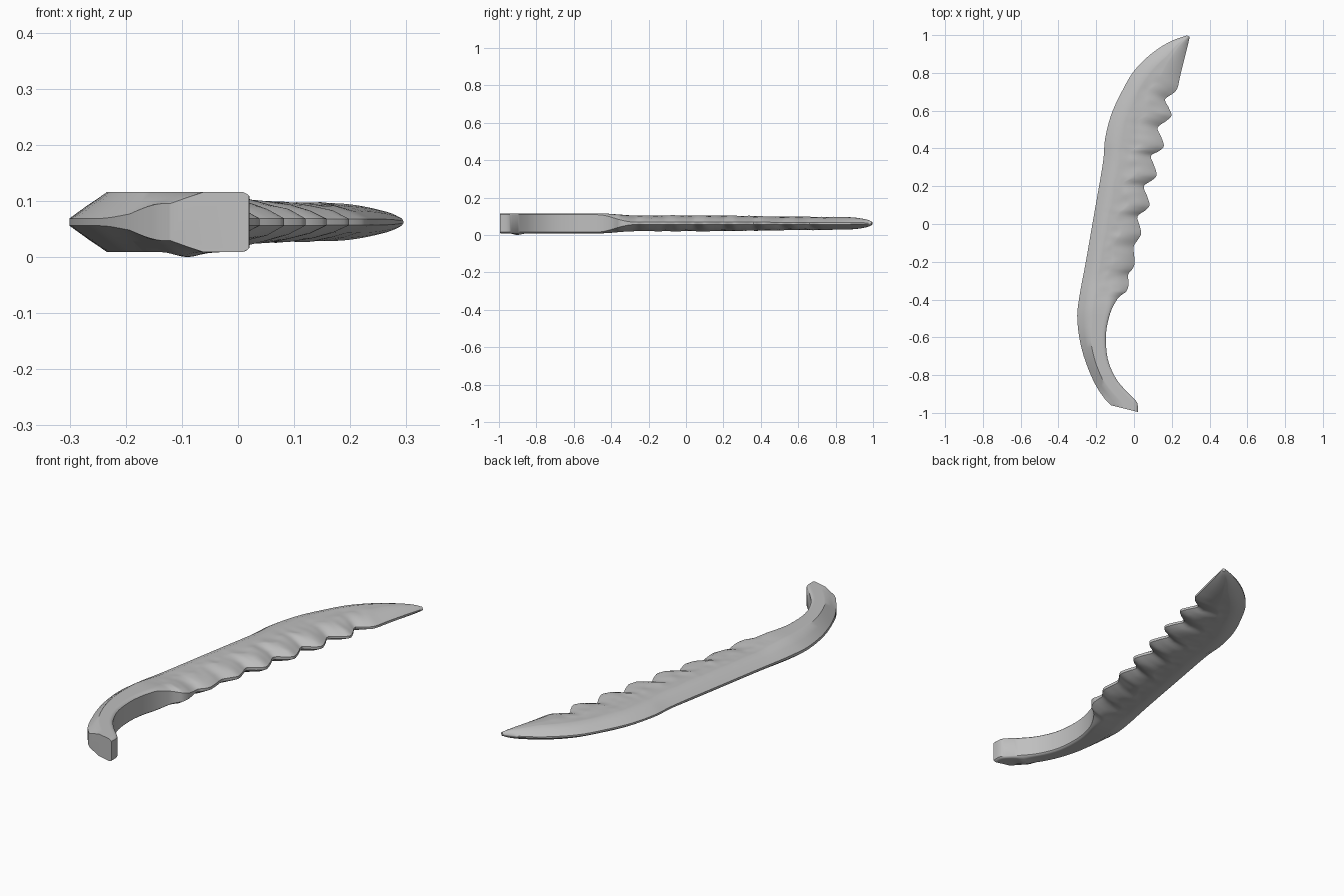
import bpy, bmesh, math
from mathutils import Vector, noise

if "Cube" in bpy.data.objects:
    bpy.data.objects.remove(bpy.data.objects["Cube"])

MID = 0.0625  # height of the blade's middle plane

# Spine outline (from grip end to tip)
SPINE = [(-.12, -.96), (-.155, -.925), (-.215, -.83), (-.275, -.67), (-.30, -.51),
         (-.29, -.39), (-.255, -.20), (-.215, .03), (-.165, .32), (-.153, .45),
         (-.12, .58), (-.065, .70), (.0, .81), (.09, .90), (.19, .965), (.28, .998)]
# Inner grip outline, then (notch, tip) pairs of the serrated edge
GRIP = [(.02, -.995), (.018, -.95), (-.005, -.92), (-.05, -.875), (-.10, -.81),
        (-.14, -.71), (-.148, -.58), (-.125, -.47), (-.09, -.40)]
TEETH = [((-.065, -.375), (-.03, -.33)), ((-.03, -.265), (.003, -.21)),
         ((-.002, -.12), (.038, -.05)), ((.018, .04), (.082, .10)),
         ((.052, .20), (.12, .26)), ((.09, .36), (.158, .415)),
         ((.125, .51), (.198, .575)), ((.165, .66), (.23, .72))]


def spline(pts, steps):
    """Smooth curve through the points."""
    p = [Vector(q) for q in pts]
    p = [p[0]] + p + [p[-1]]
    out = []
    for i in range(1, len(p) - 2):
        a, b, c, d = p[i - 1:i + 3]
        for s in range(steps):
            t = s / steps
            out.append(.5 * (2 * b + (c - a) * t + (2 * a - 5 * b + 4 * c - d) * t * t
                             + (3 * b - a - 3 * c + d) * t ** 3))
    return out + [p[-1]]


def ramp(v, lo, hi):
    t = max(0, min(1, (v - lo) / (hi - lo)))
    return t * t * (3 - 2 * t)


def lookup(v, table):
    for (a, fa), (b, fb) in zip(table, table[1:]):
        if v <= b:
            return fa + (fb - fa) * max(0, (v - a) / (b - a))
    return table[-1][1]


# Edge outline: each tooth has a rounded notch, a flat lower side and a sloping upper side
edge = list(GRIP)
for k, (n, t) in enumerate(TEETH):
    edge += [n, (n[0] * .35 + t[0] * .65, t[1] - .028), t]
    if k < len(TEETH) - 1:
        m = TEETH[k + 1][0]
        edge.append((t[0] * .55 + m[0] * .45, t[1] * .5 + m[1] * .5))
edge += [(.246, .79), (.268, .88), (.288, .96), (.295, .99)]
edge_line = spline(edge, 4)
spine_line = spline(SPINE, 8)

# Pair heights on the edge with heights on the spine so sections stay square to the form
PAIR = [(-.995, -.96), (-.95, -.945), (-.92, -.93), (-.81, -.87), (-.71, -.74), (-.58, -.57),
        (-.40, -.39), (0, .02), (.4, .44), (.72, .82), (.88, .93), (.96, .982), (.99, .998)]
spine_table = [(p.y, p.x) for p in spine_line]


def section(e):
    """Closed ring of points from the spine to the edge and back underneath."""
    ys = lookup(e.y, PAIR)
    s = Vector((lookup(ys, spine_table), ys))
    w = (e - s).length
    blade = ramp(e.y, -.47, -.27)
    h = .0535 + (.041 - .0535) * blade
    h += (.034 - .041) * ramp(e.y, .1, .7)
    if e.y > .78:
        h *= math.sqrt(max(.06, 1 - ((e.y - .78) / .215) ** 2))
    lip = .62 - .5 * ramp(e.y, -.97, -.72)               # thickness left on the spine
    edge_lip = .86 + (.16 - .86) * blade                 # thickness left on the edge
    bl = min(.068, .42 * w) / w
    br = min(.012 + .088 * blade, .42 * w) / w
    prof = [(0, lip), (bl * .5, lip + (1 - lip) * (.52 + .13 * blade)), (bl, 1)]
    prof += [(bl + (1 - br - bl) * i / 6, 1) for i in range(1, 7)]
    prof += [(1 - br * .65, 1 - (1 - edge_lip) * .22), (1 - br * .3, 1 - (1 - edge_lip) * .52),
             (1, edge_lip)]
    ring = []
    for side in (1, -1):
        for u, f in (prof if side > 0 else prof[::-1]):
            p = s.lerp(e, u)
            z = f * h
            # Rough, chipped surface towards the cutting side
            rough = .0045 * ramp(u, .25, .6) * (1 - ramp(u, .85, 1)) * (1 - ramp(e.y, .65, .85))
            z += rough * blade * noise.noise(Vector((p.x * 22, p.y * 22, side * 5)))
            if side < 0:  # small lump under the grip end
                z += .009 * math.exp(-((p.x + .09) ** 2 + (p.y + .9) ** 2) / .0008) * (f == 1)
            ring.append((p.x, p.y, MID + side * z))
    return ring


# Blade and grip as one lofted body
bm = bmesh.new()
rings = [[bm.verts.new(c) for c in section(e)] for e in edge_line]
for a, b in zip(rings, rings[1:]):
    n = len(a)
    for i in range(n):
        j = (i + 1) % n
        bm.faces.new((a[i], a[j], b[j], b[i]))
bm.faces.new(rings[0])
bm.faces.new(rings[-1][::-1])
bmesh.ops.recalc_face_normals(bm, faces=bm.faces)
mesh = bpy.data.meshes.new("serrated_blade")
bm.to_mesh(mesh)
bm.free()

grey = bpy.data.materials.new("plain grey")
grey.diffuse_color = (.52, .52, .52, 1)
grey.use_nodes = True
grey.node_tree.nodes["Principled BSDF"].inputs["Base Color"].default_value = grey.diffuse_color
mesh.materials.append(grey)
body = bpy.data.objects.new("serrated_blade", mesh)
bpy.context.collection.objects.link(body)
bpy.context.view_layer.objects.active = body
body.select_set(True)
bpy.ops.object.shade_smooth_by_angle(angle=math.radians(38))
